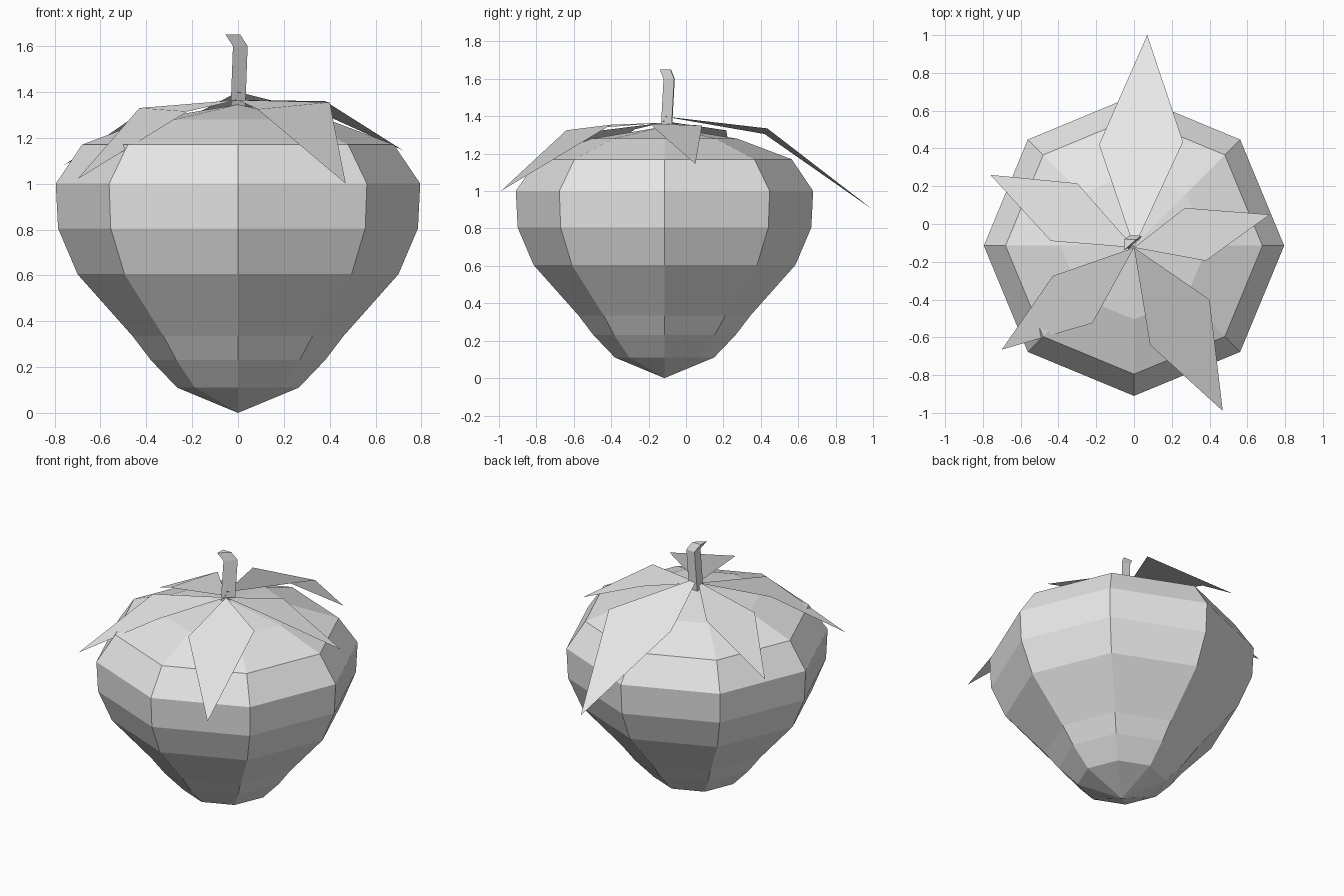
import bpy, bmesh, math
from mathutils import Vector

if "Cube" in bpy.data.objects:
    bpy.data.objects.remove(bpy.data.objects["Cube"], do_unlink=True)

grey = bpy.data.materials.new("light_grey")
grey.use_nodes = True
grey.diffuse_color = (0.8, 0.8, 0.8, 1)
grey.node_tree.nodes["Principled BSDF"].inputs["Base Color"].default_value = (0.8, 0.8, 0.8, 1)

SIDES = 8
CENTRE_Y = -0.115


def add_object(name, bm):
    mesh = bpy.data.meshes.new(name)
    bm.to_mesh(mesh)
    bm.free()
    mesh.materials.append(grey)
    obj = bpy.data.objects.new(name, mesh)
    bpy.context.collection.objects.link(obj)
    return obj


def loft(bm, rings):
    """Join successive rings of equal length with quads."""
    for low, high in zip(rings, rings[1:]):
        n = len(low)
        for i in range(n):
            j = (i + 1) % n
            bm.faces.new((low[i], low[j], high[j], high[i]))


# Fruit body: eight-sided lathe closed by a point at each end
profile = [(0.265, 0.11), (0.38, 0.23), (0.46, 0.335), (0.70, 0.605),
           (0.785, 0.805), (0.795, 1.0), (0.68, 1.17), (0.39, 1.28)]
bm = bmesh.new()
rings = []
for radius, z in profile:
    angles = [math.tau * i / SIDES for i in range(SIDES)]
    rings.append([bm.verts.new((radius * math.cos(a), CENTRE_Y + radius * math.sin(a), z))
                  for a in angles])
loft(bm, rings)
bottom = bm.verts.new((0, CENTRE_Y, 0))
top = bm.verts.new((0, CENTRE_Y, 1.345))
for i in range(SIDES):
    j = (i + 1) % SIDES
    bm.faces.new((rings[0][j], rings[0][i], bottom))
    bm.faces.new((rings[-1][i], rings[-1][j], top))
add_object("fruit_body", bm)

# Leaves: bent kites given as first side, tip, second side and base height
leaves = {
    "back_leaf": ((0.26, 0.435, 1.335), (0.07, 1.0, 0.90), (-0.185, 0.42, 1.305), 1.40),
    "back_side_leaf": ((-0.30, 0.215, 1.325), (-0.76, 0.26, 1.08), (-0.44, -0.09, 1.30), 1.375),
    "front_side_leaf": ((-0.43, -0.275, 1.33), (-0.70, -0.665, 1.02), (-0.22, -0.525, 1.315), 1.365),
    "front_leaf": ((0.085, -0.64, 1.325), (0.47, -0.99, 1.0), (0.40, -0.40, 1.355), 1.365),
    "side_leaf": ((0.38, -0.195, 1.36), (0.72, 0.05, 1.145), (0.27, 0.085, 1.35), 1.365),
}
for name, (side_a, tip, side_b, base_z) in leaves.items():
    bm = bmesh.new()
    base = (0, CENTRE_Y - 0.01, base_z)
    face = bm.faces.new([bm.verts.new(p) for p in (side_a, tip, side_b, base)])
    face.normal_update()
    if face.normal.z < 0:
        face.normal_flip()
    add_object(name, bm)

# Stem: slim three-sided prism with a kinked tip
section = [Vector((-0.032, -0.03, 0)), Vector((0.032, 0.027, 0)), Vector((-0.03, 0.03, 0))]
path = [Vector((0, -0.105, 1.33)), Vector((0.01, -0.09, 1.6)), Vector((-0.022, -0.11, 1.65))]
bm = bmesh.new()
rings = [[bm.verts.new(p + s) for s in section] for p in path]
loft(bm, rings)
bm.faces.new(rings[-1])
bm.faces.new(rings[0][::-1])
add_object("stem", bm)
